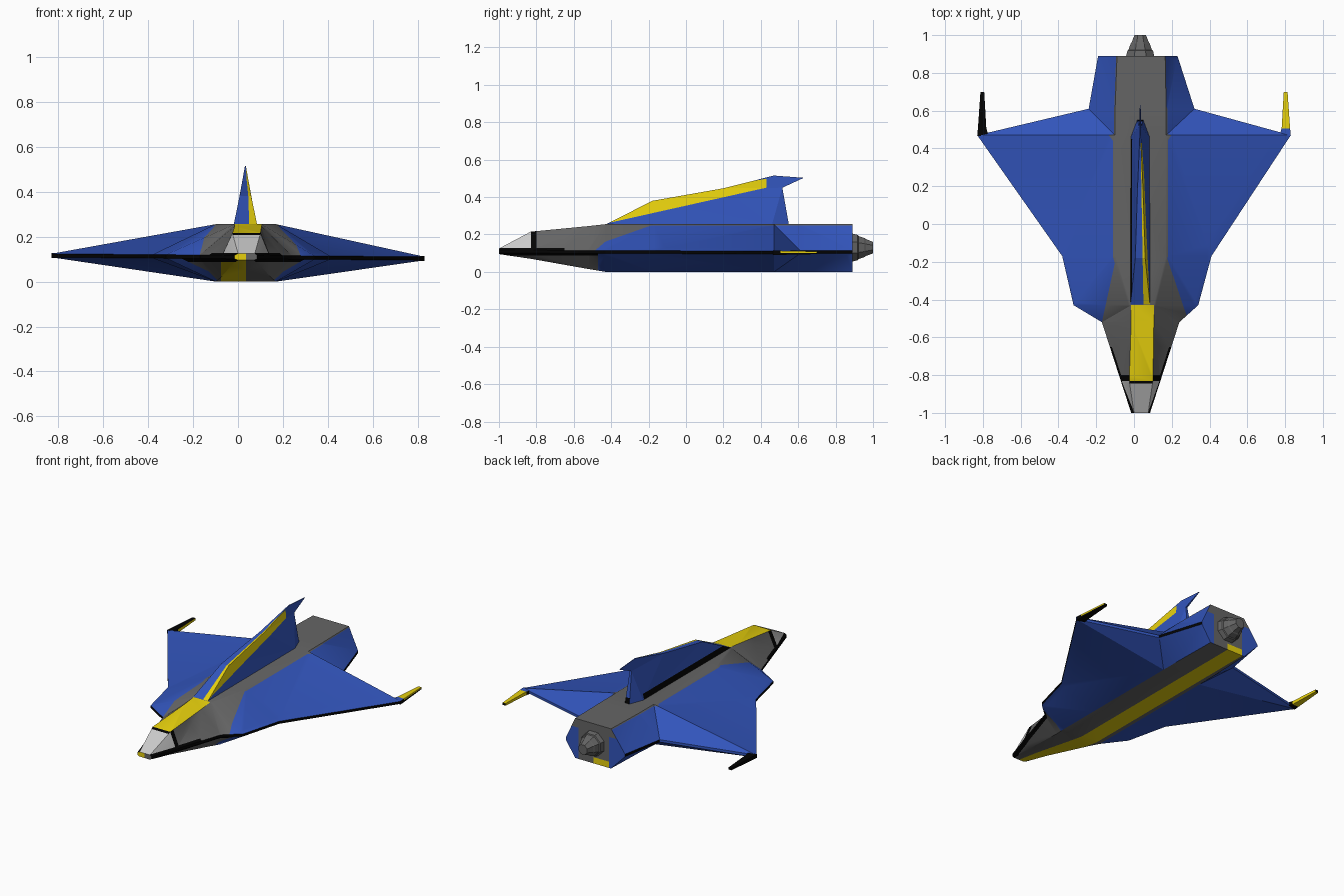
import bpy, bmesh, math
from mathutils import Vector

if "Cube" in bpy.data.objects:
    bpy.data.objects.remove(bpy.data.objects["Cube"])

COLOURS = {"blue": (0.032, 0.09, 0.5), "grey": (0.13, 0.13, 0.13),
           "yellow": (0.82, 0.65, 0.004), "black": (0.001, 0.001, 0.001),
           "light_grey": (0.6, 0.6, 0.6)}
BLUE, GREY, YELLOW, BLACK, LIGHT = range(5)
MATS = []
for n, c in COLOURS.items():
    m = bpy.data.materials.new(n)
    m.diffuse_color = (*c, 1)
    m.use_nodes = True
    m.node_tree.nodes["Principled BSDF"].inputs["Base Color"].default_value = m.diffuse_color
    MATS.append(m)


def finish(name, bm, smooth=None):
    me = bpy.data.meshes.new(name)
    bm.to_mesh(me)
    bm.free()
    for m in MATS:
        me.materials.append(m)
    if smooth:
        me.shade_smooth()
        me.set_sharp_from_angle(angle=math.radians(smooth))
    ob = bpy.data.objects.new(name, me)
    bpy.context.collection.objects.link(ob)
    return ob


def cut(bm, co, no, kinds=None):
    faces = [f for f in bm.faces if kinds is None or f.material_index in kinds]
    edges = {e for f in faces for e in f.edges}
    verts = {v for f in faces for v in f.verts}
    bmesh.ops.bisect_plane(bm, geom=list(verts) + list(edges) + faces,
                           dist=1e-5, plane_co=co, plane_no=no)


def loft(rings):
    """Skin closed rings; each face keeps its segment number as material index."""
    bm = bmesh.new()
    vs = [[bm.verts.new(p) for p in r] for r in rings]
    n = len(rings[0])
    for a, b in zip(vs, vs[1:]):
        for i in range(n):
            j = (i + 1) % n
            bm.faces.new((a[i], a[j], b[j], b[i])).material_index = i
    bm.faces.new(vs[0][::-1]).material_index = n
    bm.faces.new(vs[-1]).material_index = n + 1
    bmesh.ops.recalc_face_normals(bm, faces=bm.faces[:])
    return bm


# Hull and delta wing: y, top left/right/z, edge left/right, bottom left/right/z
STATIONS = [
    (-1.00, 0.00, 0.075, 0.125, -0.015, 0.085, 0.00, 0.07, 0.095),
    (-0.83, -0.025, 0.10, 0.215, -0.07, 0.14, -0.03, 0.10, 0.07),
    (-0.52, -0.015, 0.105, 0.245, -0.17, 0.24, -0.08, 0.15, 0.015),
    (-0.43, -0.015, 0.105, 0.255, -0.32, 0.34, -0.10, 0.17, 0.0),
    (-0.17, -0.10, 0.17, 0.255, -0.38, 0.41, -0.10, 0.17, 0.0),
    (0.47, -0.10, 0.17, 0.255, -0.83, 0.83, -0.10, 0.17, 0.0),
    (0.61, -0.10, 0.17, 0.255, -0.24, 0.32, -0.10, 0.17, 0.0),
    (0.89, -0.09, 0.165, 0.255, -0.19, 0.23, -0.09, 0.165, 0.0)]


def section(y, tl, tr, tz, el, er, bl, br, bz):
    zl, zr, t = 0.109 - 0.008 * el, 0.109 - 0.008 * er, 0.008
    return [(tl, y, tz), (tr, y, tz), (er, y, zr + t), (er, y, zr - t),
            (br, y, bz), (bl, y, bz), (el, y, zl - t), (el, y, zl + t)]


bm = loft([section(*s) for s in STATIONS])
bmesh.ops.triangulate(bm, faces=[f for f in bm.faces if f.material_index < 8])
# cuts along the colour boundaries: position, normal, segments
R_CO, R_NO = Vector((0.165, -0.15, 0)), Vector((0.34, 0.115, 0))
L_CO, L_NO = Vector((-0.10, -0.20, 0)), Vector((-0.32, 0.07, 0))
STRIPE = (-0.075, 0.035)
X, Y, Z = (1, 0, 0), (0, 1, 0), (0, 0, 1)
for co, no, kinds in (
        (R_CO, R_NO, (1,)), (L_CO, L_NO, (7,)),
        ((STRIPE[0], 0, 0), X, (3, 4, 5, 8, 9)), ((STRIPE[1], 0, 0), X, (3, 4, 5, 8, 9)),
        ((0.14, 0, 0), X, (9,)), ((0, 0, 0.04), Z, (9,)), ((0, 0, 0.2), Z, (9,)),
        ((0, -0.80, 0), Y, (1, 7)), ((0, -0.845, 0), Y, (0,)), ((0, -0.65, 0), Y, (1, 7)),
        ((0, -0.47, 0), Y, (3, 5)), ((0, 0, 0.088), Z, (3, 5)),
        ((0, 0, 0.127), Z, (1, 7)), ((0, 0, 0.249), Z, (1, 7))):
    cut(bm, co, no, kinds)
for f in bm.faces:
    k, c = f.material_index, f.calc_center_median()
    striped = STRIPE[0] < c.x < STRIPE[1]
    if k == 0:      # windscreen, canopy, spine
        col = GREY if c.y > -0.43 else YELLOW if c.y > -0.83 else \
            BLACK if c.y > -0.845 else LIGHT
    elif k in (1, 7):   # upper flanks and wing tops
        co, no = (R_CO, R_NO) if k == 1 else (L_CO, L_NO)
        col = GREY if (c - co).dot(no) < 0 and c.y < -0.15 else BLUE
        if c.z > 0.249:
            col = GREY
        if c.y < -0.80:
            col = BLACK if c.z < 0.127 or c.y > -0.83 else LIGHT
        elif c.y < -0.65 and c.z < 0.127:
            col = BLACK
    elif k in (2, 6):   # rim of the wing
        col = BLUE if 0.47 < c.y < 0.61 else BLACK
    elif k in (3, 5):   # lower flanks and wing undersides
        col = BLUE if c.y > -0.47 else BLACK if c.z > 0.088 else YELLOW if striped else GREY
    elif k == 4:        # belly
        col = YELLOW if striped else GREY
    elif k == 8:        # nose
        col = YELLOW if c.x < STRIPE[1] else GREY
    else:               # stern
        col = BLUE if c.x < STRIPE[0] or c.x > 0.14 else GREY
        if c.z > 0.2:
            col = GREY
        elif c.z < 0.04 and striped:
            col = YELLOW
    f.material_index = col
finish("hull_and_wing", bm, 32)

# Dorsal fin: profile in y, z, half-width, thin at the ridge and the rear
FIN = [(-0.43, 0.253, 0.052), (-0.18, 0.38, 0.026), (0.2, 0.447, 0.014), (0.47, 0.515, 0.002),
       (0.63, 0.503, 0.002), (0.515, 0.45, 0.006), (0.55, 0.253, 0.016), (0.46, 0.253, 0.05)]
bm = loft([[(0.033 + s * w, y, z) for y, z, w in FIN] for s in (-1, 1)])
LEFT, RIGHT = 8, 9
bmesh.ops.triangulate(bm, faces=[f for f in bm.faces if f.material_index >= LEFT])
LOW, LOW_NO = Vector((0, -0.43, 0.258)), Vector((0, -0.19, 0.85))
UP, UP_NO = Vector((0, 0, 0.425)), Vector((0, -0.073, 0.43))
MID, MID_NO = Vector((0.05, -0.43, 0)), Vector((0.86, 0.015, 0))
RIDGE = (0, 1, 2)
for co, no, kinds in ((LOW, LOW_NO, (RIGHT,)), (UP, UP_NO, (RIGHT,)), (MID, MID_NO, RIDGE),
                      ((0, 0.43, 0), Y, (RIGHT, 2)), ((0, 0.45, 0), Y, (LEFT,)),
                      ((0, 0, 0.29), Z, (LEFT, 5))):
    cut(bm, co, no, kinds)
for f in bm.faces:
    k, c = f.material_index, f.calc_center_median()
    col = BLUE
    if c.z < 0.29 and (k == 5 or (k == LEFT and c.y < 0.45)):
        col = BLACK
    if c.y < 0.43:
        if k == RIGHT and (c - LOW).dot(LOW_NO) > 0 > (c - UP).dot(UP_NO):
            col = YELLOW
        if k in RIDGE and (c - MID).dot(MID_NO) > 0:
            col = YELLOW
    f.material_index = col
finish("dorsal_fin", bm)

# Wing tip spikes, upper and lower colours swapped between the sides
for side, name in ((-1, "left_tip_spike"), (1, "right_tip_spike")):
    outline = [(0.77, 0.465), (0.83, 0.465), (0.826, 0.51), (0.813, 0.70),
               (0.793, 0.70), (0.782, 0.51)]
    zc = 0.109 - 0.007 * side
    bm = loft([[(side * x, y, zc + s * (0.011 if y < 0.6 else 0.007)) for x, y in outline]
               for s in (-1, 1)])
    cut(bm, (0, 0.505, 0), Y)
    cut(bm, (0, 0, zc), Z)
    for f in bm.faces:
        n, c = f.normal, f.calc_center_median()
        inner = n.x * side < -0.5
        outer = n.x * side > 0.5
        col = YELLOW if n.z * side > 0.5 or inner or (outer and side > 0 and c.z > zc) else BLACK
        if c.y < 0.505:
            col = BLUE if side > 0 and n.z > 0.5 else BLACK
        f.material_index = col
    finish(name, bm)

# Stepped engine nozzle
PROFILE = [(0.88, 0.083), (0.918, 0.073), (0.922, 0.067), (0.955, 0.055), (0.96, 0.05), (1.0, 0.033)]
bm = loft([[(0.033 + r * math.cos((i + 0.5) * math.tau / 8), y,
             0.13 + r * math.sin((i + 0.5) * math.tau / 8)) for i in range(8)]
           for y, r in PROFILE])
for f in bm.faces:
    f.material_index = GREY
finish("engine_nozzle", bm)
